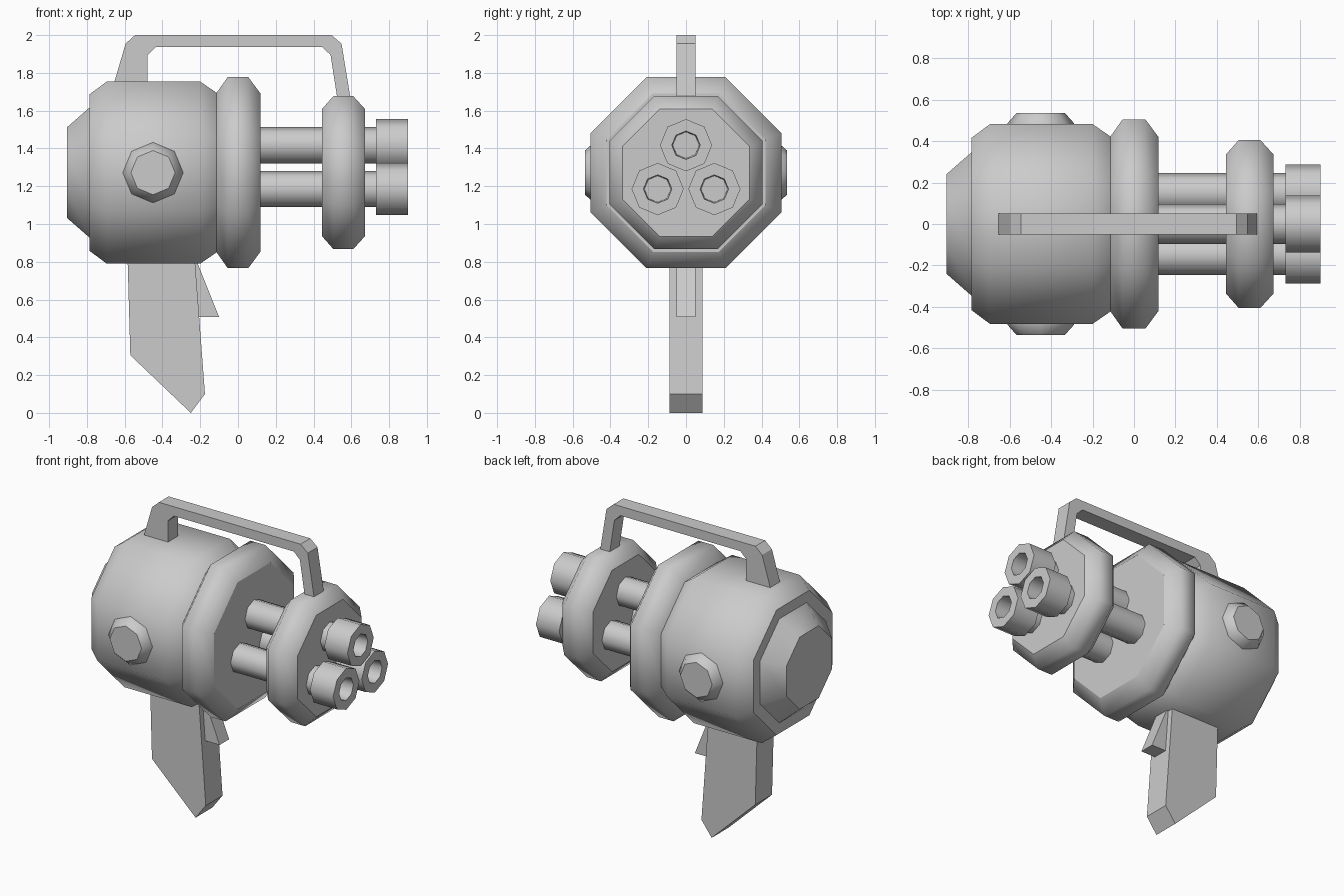
import bpy, bmesh, math

if "Cube" in bpy.data.objects:
    bpy.data.objects.remove(bpy.data.objects["Cube"])

CZ = 1.272                      # height of the main axis
K = 1 / math.cos(math.pi / 8)   # flat-to-centre radius -> corner radius


def finish(name, bm):
    bmesh.ops.recalc_face_normals(bm, faces=bm.faces)
    mesh = bpy.data.meshes.new(name)
    bm.to_mesh(mesh)
    bm.free()
    ob = bpy.data.objects.new(name, mesh)
    bpy.context.collection.objects.link(ob)
    return ob


def lathe(name, profile, centre, sharp, axis="x", phase=0.0, scale=1.0):
    """Eight-sided turned part; profile is (distance along axis, radius)."""
    bm = bmesh.new()
    rings = []
    for a, r in profile:
        ring = []
        for i in range(8):
            t = phase + i * math.pi / 4
            u, v = r * scale * math.cos(t), r * scale * math.sin(t)
            off = (a, u, v) if axis == "x" else (u, a, v)
            ring.append(bm.verts.new([c + o for c, o in zip(centre, off)]))
        rings.append(ring)
    for p, q in zip(rings, rings[1:]):
        for i in range(8):
            j = (i + 1) % 8
            bm.faces.new((p[i], p[j], q[j], q[i])).smooth = True
    bm.faces.new(rings[0])
    bm.faces.new(rings[-1])
    # crisp edges at the chosen profile points
    for k in sharp:
        for i in range(8):
            bm.edges.get((rings[k][i], rings[k][(i + 1) % 8])).smooth = False
    return finish(name, bm)


def plate(name, outline, half):
    """Flat part: an x-z outline given thickness along y."""
    bm = bmesh.new()
    a = [bm.verts.new((x, -half, z)) for x, z in outline]
    b = [bm.verts.new((x, half, z)) for x, z in outline]
    bm.faces.new(a)
    bm.faces.new(b)
    n = len(a)
    for i in range(n):
        j = (i + 1) % n
        bm.faces.new((a[i], a[j], b[j], b[i]))
    return finish(name, bm)


# main housing with stepped rear cap
flat = dict(phase=math.pi / 8, scale=K)
lathe("housing", [(-0.905, 0.24), (-0.785, 0.345), (-0.785, 0.415), (-0.695, 0.482),
                  (-0.2, 0.482), (-0.11, 0.42)], (0, 0, CZ), (0, 1, 2, 5), **flat)

# front collar and barrel clamp
lathe("collar_ring", [(-0.115, 0.42), (-0.055, 0.505), (0.055, 0.505), (0.118, 0.42)],
      (0, 0, CZ), (0, 3), **flat)
lathe("barrel_clamp", [(0.445, 0.337), (0.505, 0.405), (0.61, 0.405), (0.672, 0.337)],
      (0, 0, CZ), (0, 3), **flat)

# three barrels with hollow muzzles
for i, (y, z) in enumerate([(0, 1.417), (-0.15, 1.185), (0.15, 1.185)], 1):
    lathe(f"barrel_{i}", [(0.05, 0.096), (0.74, 0.096)], (0, y, z), (0, 1))
    lathe(f"muzzle_{i}", [(0.73, 0.138), (0.9, 0.138), (0.9, 0.075), (0.78, 0.07)],
          (0, y, z), (0, 1, 2, 3))

# side knobs
for side, s in (("front", -1), ("back", 1)):
    lathe(f"knob_{side}", [(s * 0.46, 0.16), (s * 0.487, 0.16), (s * 0.535, 0.117)],
          (-0.45, 0, 1.272), (0, 2), axis="y")

# grip and trigger
plate("grip", [(-0.587, 0.9), (-0.57, 0.305), (-0.25, 0.0), (-0.175, 0.1), (-0.235, 0.9)], 0.088)
plate("trigger", [(-0.235, 0.82), (-0.225, 0.82), (-0.1, 0.508), (-0.22, 0.508)], 0.05)

# carry handle
plate("carry_handle", [(-0.664, 1.72), (-0.595, 1.955), (-0.545, 2.0), (0.495, 2.0),
                       (0.548, 1.955), (0.598, 1.65), (0.528, 1.65), (0.49, 1.895),
                       (0.445, 1.938), (-0.435, 1.938), (-0.478, 1.895), (-0.478, 1.72)], 0.051)
